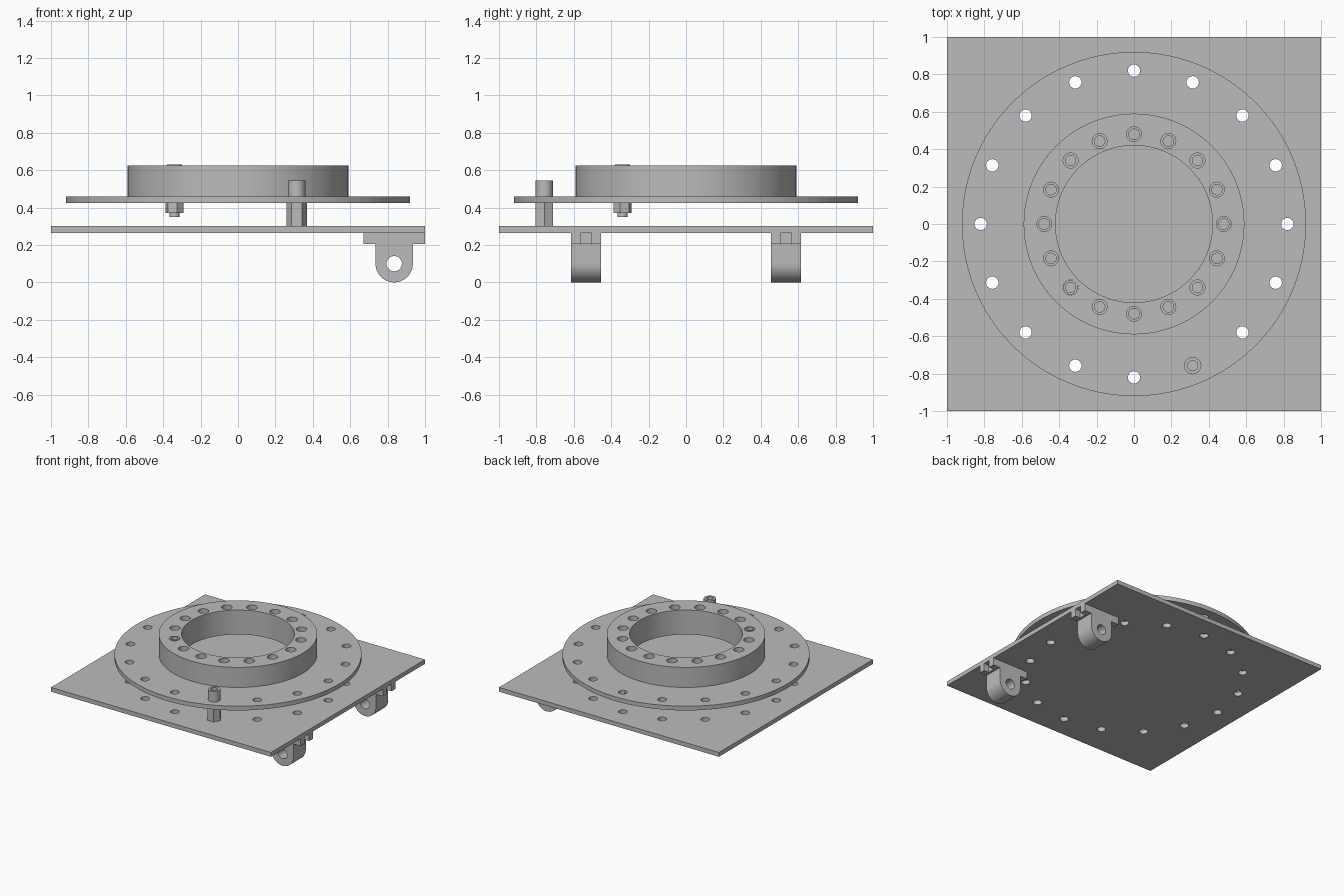
import bpy, bmesh
from math import sin, cos, pi, radians
from mathutils import Matrix

cube = bpy.data.objects.get("Cube")
if cube:
    bpy.data.objects.remove(cube, do_unlink=True)

grey = bpy.data.materials.new("steel grey")
grey.use_nodes = True
grey.diffuse_color = (0.5, 0.5, 0.5, 1)
grey.node_tree.nodes["Principled BSDF"].inputs["Base Color"].default_value = (0.5, 0.5, 0.5, 1)


def lathe(bm, profile, at=(0, 0), segs=32, turn=0.0, closed=False):
    """Revolve (radius, z) points about a vertical axis; open profiles get end caps."""
    rings = [[bm.verts.new((at[0] + r * cos(turn + 2 * pi * i / segs),
                            at[1] + r * sin(turn + 2 * pi * i / segs), z))
              for i in range(segs)] for r, z in profile]
    pairs = list(zip(rings, rings[1:]))
    if closed:
        pairs.append((rings[-1], rings[0]))
    else:
        bm.faces.new(rings[0][::-1])
        bm.faces.new(rings[-1])
    for low, high in pairs:
        for i in range(segs):
            j = (i + 1) % segs
            bm.faces.new((low[i], low[j], high[j], high[i]))


def box(bm, x0, x1, y0, y1, z0, z1):
    size = Matrix.Diagonal((x1 - x0, y1 - y0, z1 - z0, 1))
    middle = Matrix.Translation(((x0 + x1) / 2, (y0 + y1) / 2, (z0 + z1) / 2))
    bmesh.ops.create_cube(bm, size=1, matrix=middle @ size)


def make(name, bm):
    bmesh.ops.recalc_face_normals(bm, faces=bm.faces)
    mesh = bpy.data.meshes.new(name)
    bm.to_mesh(mesh)
    bm.free()
    mesh.materials.append(grey)
    obj = bpy.data.objects.new(name, mesh)
    bpy.context.collection.objects.link(obj)
    return obj


def activate(obj):
    bpy.ops.object.select_all(action='DESELECT')
    obj.select_set(True)
    bpy.context.view_layer.objects.active = obj


def cut(obj, cutter_bm):
    cutter = make("cutter", cutter_bm)
    cutter.hide_render = True
    mod = obj.modifiers.new("holes", 'BOOLEAN')
    mod.operation = 'DIFFERENCE'
    mod.solver = 'EXACT'
    mod.object = cutter
    activate(obj)
    bpy.ops.object.modifier_apply(modifier=mod.name)
    bpy.data.objects.remove(cutter, do_unlink=True)


def smooth(obj):
    activate(obj)
    bpy.ops.object.shade_smooth_by_angle(angle=radians(30))


def polar(radius, step):
    a = step * pi / 8
    return radius * cos(a), radius * sin(a)


def hole_circle(radius, profile):
    bm = bmesh.new()
    for k in range(16):
        lathe(bm, profile, polar(radius, k), 24)
    return bm


OUTER, INNER = 0.82, 0.48
outer_hole = [(0.033, 0.1), (0.033, 0.8)]
inner_hole = [(0.028, 0.3), (0.028, 0.57), (0.04, 0.57), (0.04, 0.8)]

# Square base plate
bm = bmesh.new()
box(bm, -1, 1, -1, 1, 0.265, 0.30)
base = make("base_plate", bm)
cut(base, hole_circle(OUTER, outer_hole))
smooth(base)

# Round flange plate
bm = bmesh.new()
lathe(bm, [(0.42, 0.425), (0.92, 0.425), (0.92, 0.46), (0.42, 0.46)], segs=96, closed=True)
flange = make("flange_plate", bm)
cut(flange, hole_circle(OUTER, outer_hole))
cut(flange, hole_circle(INNER, inner_hole))
smooth(flange)

# Raised ring with counterbored holes
bm = bmesh.new()
lathe(bm, [(0.42, 0.46), (0.59, 0.46), (0.59, 0.625), (0.42, 0.625)], segs=96, closed=True)
ring = make("bearing_ring", bm)
cut(ring, hole_circle(INNER, inner_hole))
smooth(ring)

# Hexagonal spacer and its socket bolt
post = polar(OUTER, -3)
bm = bmesh.new()
lathe(bm, [(0.055, 0.30), (0.055, 0.425)], post, 6)
smooth(make("hex_spacer", bm))
bm = bmesh.new()
lathe(bm, [(0.031, 0.40), (0.031, 0.46), (0.046, 0.46), (0.046, 0.545),
           (0.027, 0.545), (0.027, 0.51)], post)
smooth(make("spacer_bolt", bm))

# Ring bolt and its nut
spot = polar(INNER, -6)
bm = bmesh.new()
lathe(bm, [(0.027, 0.35), (0.027, 0.57), (0.039, 0.57), (0.039, 0.63),
           (0.027, 0.63), (0.027, 0.60)], spot)
smooth(make("ring_bolt", bm))
bm = bmesh.new()
lathe(bm, [(0.05, 0.37), (0.05, 0.425)], spot, 6, turn=pi / 4)
smooth(make("ring_nut", bm))

# Hinge brackets under the left edge
X, R, HALF = 0.835, 0.1, 0.08
for name, y in (("front_bracket", -0.535), ("back_bracket", 0.535)):
    outline = [(1, 0.265), (0.67, 0.265), (0.67, 0.205), (X - R, 0.205)]
    outline += [(X - R * cos(pi * i / 24), R - R * sin(pi * i / 24)) for i in range(25)]
    outline += [(X + R, 0.205), (1, 0.205)]
    bm = bmesh.new()
    face = bm.faces.new([bm.verts.new((x, y - HALF, z)) for x, z in outline])
    out = bmesh.ops.extrude_face_region(bm, geom=[face])
    moved = [v for v in out["geom"] if isinstance(v, bmesh.types.BMVert)]
    bmesh.ops.translate(bm, verts=moved, vec=(0, 2 * HALF, 0))
    bracket = make(name, bm)
    # Pin hole and open bolt slots
    bm = bmesh.new()
    lathe(bm, [(0.041, -0.2), (0.041, 0.2)])
    bm.transform(Matrix.Translation((X, y, R)) @ Matrix.Rotation(pi / 2, 4, 'X'))
    box(bm, 0.6, 0.715, y - 0.03, y + 0.03, 0.15, 0.3)
    box(bm, 0.955, 1.1, y - 0.03, y + 0.03, 0.15, 0.3)
    cut(bracket, bm)
    smooth(bracket)
